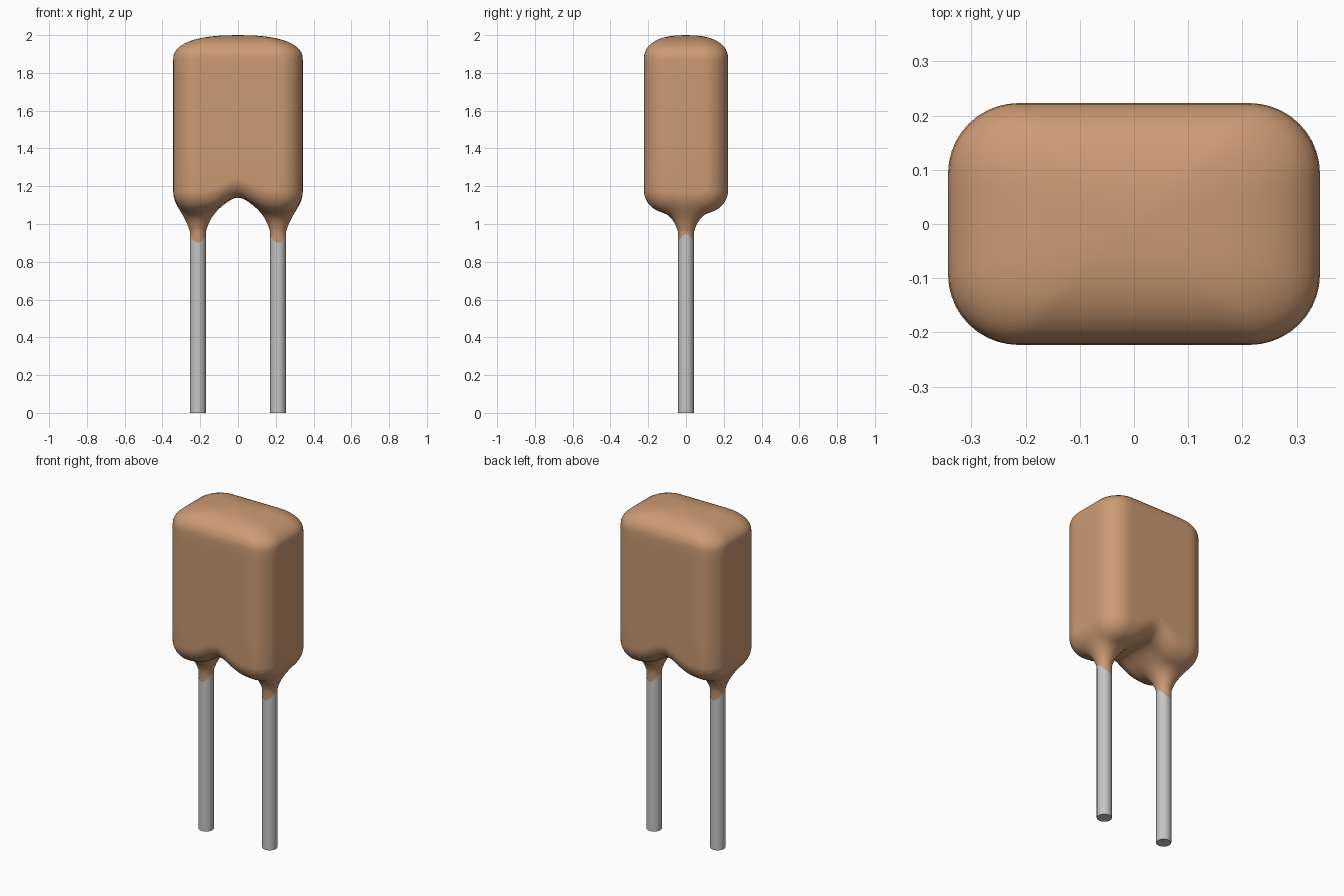
import bpy, bmesh, math

cube = bpy.data.objects.get("Cube")
if cube:
    bpy.data.objects.remove(cube, do_unlink=True)

HX, HY, R = 0.343, 0.223, 0.13        # body half width, half depth, corner radius
LEG_X, LEG_R, COAT_R = 0.212, 0.0415, 0.043
SHOULDER, TOP = 1.87, 2.0


def material(name, rgb, rough):
    m = bpy.data.materials.new(name)
    m.use_nodes = True
    m.diffuse_color = (*rgb, 1)
    bsdf = m.node_tree.nodes["Principled BSDF"]
    bsdf.inputs["Base Color"].default_value = (*rgb, 1)
    bsdf.inputs["Roughness"].default_value = rough
    return m


tan = material("tan coating", (0.60, 0.325, 0.17), 0.5)
grey = material("lead grey", (0.56, 0.56, 0.56), 0.4)


def finish(obj, mat):
    obj.data.materials.append(mat)
    bpy.ops.object.select_all(action='DESELECT')
    obj.select_set(True)
    bpy.context.view_layer.objects.active = obj
    bpy.ops.object.shade_smooth_by_angle(angle=math.radians(50))


def underside(x, y):
    """Height of the coating's underside: necks, arch between them, rounded rim."""
    e = max(math.hypot(x - LEG_X, y) - COAT_R, 0)
    neck = 0.96 + 0.11 * (1 - math.exp(-e / 0.035))
    arch = 0.07 * math.exp(-(x / 0.1) ** 2)
    qx, qy = abs(x) - (HX - R), abs(y) - (HY - R)
    inset = R - math.hypot(max(qx, 0), max(qy, 0)) - min(max(qx, qy), 0)
    k = min(max(1 - inset / 0.1, 0), 1)
    return neck + arch + 0.11 * (1 - math.sqrt(1 - k * k))


# Half outline of the body: front, rounded corner, side, rounded corner, back
front = [((HX - R) * i / 10, -HY) for i in range(10)]
corner = [(HX - R + R * math.sin(a), -HY + R - R * math.cos(a))
          for a in (math.pi / 2 * i / 10 for i in range(11))]
side = [(HX, -(HY - R) * (1 - i / 3)) for i in range(1, 3)]
quarter = front + corner + side
outer = quarter + [(HX, 0)] + [(x, -y) for x, y in reversed(quarter)]
# Middle line closing the outline under the arch, densest towards the rims
seam = [(0, HY * math.cos(math.pi * i / 20)) for i in range(1, 20)]
loop = outer + seam

# Coated body: half shell built from rings, then mirrored
bm = bmesh.new()


def ring(points):
    return [bm.verts.new(p) for p in points]


def bridge(lower, upper, closed):
    n = len(upper)
    for j in range(n if closed else n - 1):
        k = (j + 1) % n
        bm.faces.new((lower[j], lower[k], upper[k], upper[j]))


neck = []
for x, y in loop:
    a = math.atan2(y, x - LEG_X)
    neck.append((LEG_X + COAT_R * math.cos(a), COAT_R * math.sin(a), a))

# Uneven lower edge of the coating on the lead
prev = ring([(x, y, 0.90 + 0.045 * math.cos(a) ** 2) for x, y, a in neck])
for t in (0, .03, .07, .12, .18, .26, .35, .45, .55, .65, .74, .82, .89, .94, .975, .993, 1):
    pts = []
    for (cx, cy, a), (ox, oy) in zip(neck, loop):
        x, y = cx + (ox - cx) * t, cy + (oy - cy) * t
        pts.append((x, y, underside(x, y)))
    cur = ring(pts)
    bridge(prev, cur, True)
    prev = cur

# Straight walls and domed top
prev = prev[:len(outer)]
for z in (1.32, 1.6, SHOULDER - 0.05):
    cur = ring([(x, y, z) for x, y in outer])
    bridge(prev, cur, False)
    prev = cur
for s in (1, .993, .975, .94, .89, .82, .74, .65, .55, .42, .25):
    z = SHOULDER + (TOP - SHOULDER) * (1 - s ** 2.4) ** (1 / 2.4)
    cur = ring([(x * s, y * s, z) for x, y in outer])
    bridge(prev, cur, False)
    prev = cur
pole = bm.verts.new((0, 0, TOP))
for a, b in zip(prev, prev[1:]):
    bm.faces.new((a, b, pole))

mesh = bpy.data.meshes.new("coated_body")
bm.to_mesh(mesh)
bm.free()
body = bpy.data.objects.new("coated_body", mesh)
bpy.context.collection.objects.link(body)
finish(body, tan)
mirror = body.modifiers.new("Mirror", 'MIRROR')
mirror.use_clip = True
mirror.merge_threshold = 0.0005

# Wire leads
for name, sign in (("left_lead", 1), ("right_lead", -1)):
    bpy.ops.mesh.primitive_cylinder_add(vertices=32, radius=LEG_R, depth=1.0,
                                        location=(sign * LEG_X, 0, 0.5))
    lead = bpy.context.object
    lead.name = name
    finish(lead, grey)
